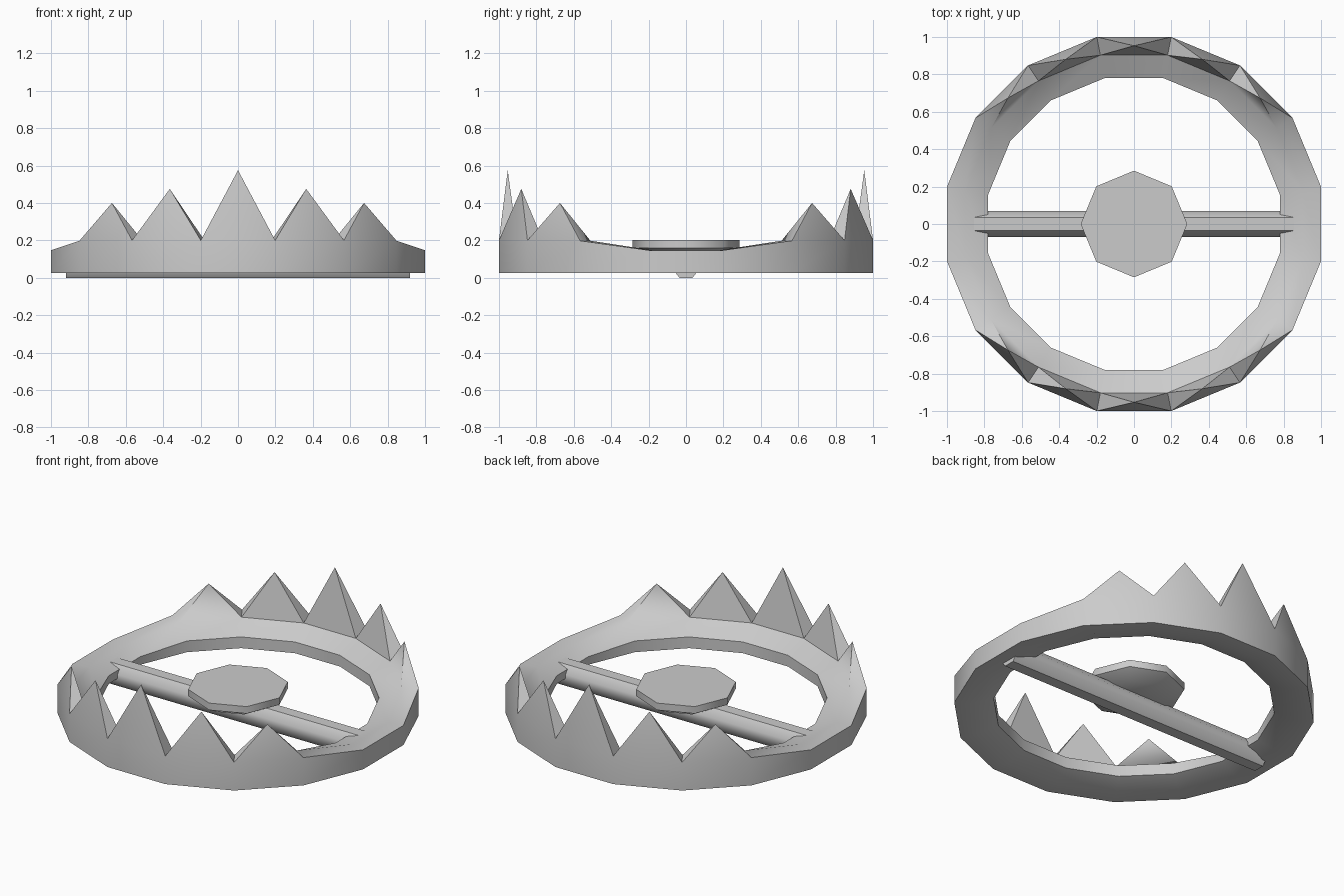
import bpy, bmesh, math

if "Cube" in bpy.data.objects:
    bpy.data.objects.remove(bpy.data.objects["Cube"])

N = 16
R = 1 / math.cos(math.pi / N)


def finish(bm, name, angle):
    bmesh.ops.recalc_face_normals(bm, faces=bm.faces)
    mesh = bpy.data.meshes.new(name)
    bm.to_mesh(mesh)
    bm.free()
    ob = bpy.data.objects.new(name, mesh)
    bpy.context.collection.objects.link(ob)
    bpy.ops.object.select_all(action='DESELECT')
    ob.select_set(True)
    bpy.context.view_layer.objects.active = ob
    bpy.ops.object.shade_smooth_by_angle(angle=math.radians(angle))
    return ob


# Jaw ring: six-sided section swept round 16 stations, lower at the hinges
bm = bmesh.new()
rings = []
for k in range(N):
    a = (k + 0.5) * 2 * math.pi / N
    c = abs(math.cos(a))
    top = 0.147 if c > 0.95 else 0.198 if c > 0.8 else 0.2
    mid = 0.115 if c > 0.95 else 0.135
    section = [(R, 0.025), (R, top), (0.92, top), (0.796, mid),
               (0.796, 0.065), (0.92, 0.025)]
    rings.append([bm.verts.new((r * math.cos(a), r * math.sin(a), z))
                  for r, z in section])
tops = []
for k in range(N):
    p, q = rings[k], rings[(k + 1) % N]
    for j in range(6):
        i = (j + 1) % 6
        f = bm.faces.new((p[j], p[i], q[i], q[j]))
        if j == 1:
            tops.append(f)

# Teeth: raise the top face of five segments on each jaw into a pyramid
heights = {4: 0.575, 3: 0.475, 5: 0.475, 2: 0.40, 6: 0.40}
for start, h in heights.items():
    for seg in (start, start + 8):
        out = bmesh.ops.poke(bm, faces=[tops[seg - 1]])
        out['verts'][0].co.z = h
finish(bm, "toothed_jaw_ring", 50)

# Cross bar: eight-sided section along x
bm = bmesh.new()
half = [(0.035, 0.0), (0.07, 0.045), (0.07, 0.09), (0.035, 0.135)]
section = half + [(-y, z) for y, z in reversed(half)]
ends = [[bm.verts.new((x, y, z)) for y, z in section] for x in (-0.92, 0.92)]
for j in range(8):
    i = (j + 1) % 8
    bm.faces.new((ends[0][j], ends[0][i], ends[1][i], ends[1][j]))
for e in ends:
    bm.faces.new(e)
finish(bm, "cross_bar", 50)

# Trigger plate: octagonal disc tapering underneath
bm = bmesh.new()
loops = []
for r, z in [(0.2, 0.115), (0.285, 0.16), (0.285, 0.203)]:
    loops.append([bm.verts.new((r * math.cos(k * math.pi / 4),
                                r * math.sin(k * math.pi / 4), z))
                  for k in range(8)])
for lo, hi in zip(loops, loops[1:]):
    for k in range(8):
        n = (k + 1) % 8
        bm.faces.new((lo[k], lo[n], hi[n], hi[k]))
bm.faces.new(loops[0])
bm.faces.new(loops[-1])
finish(bm, "trigger_plate", 50)
